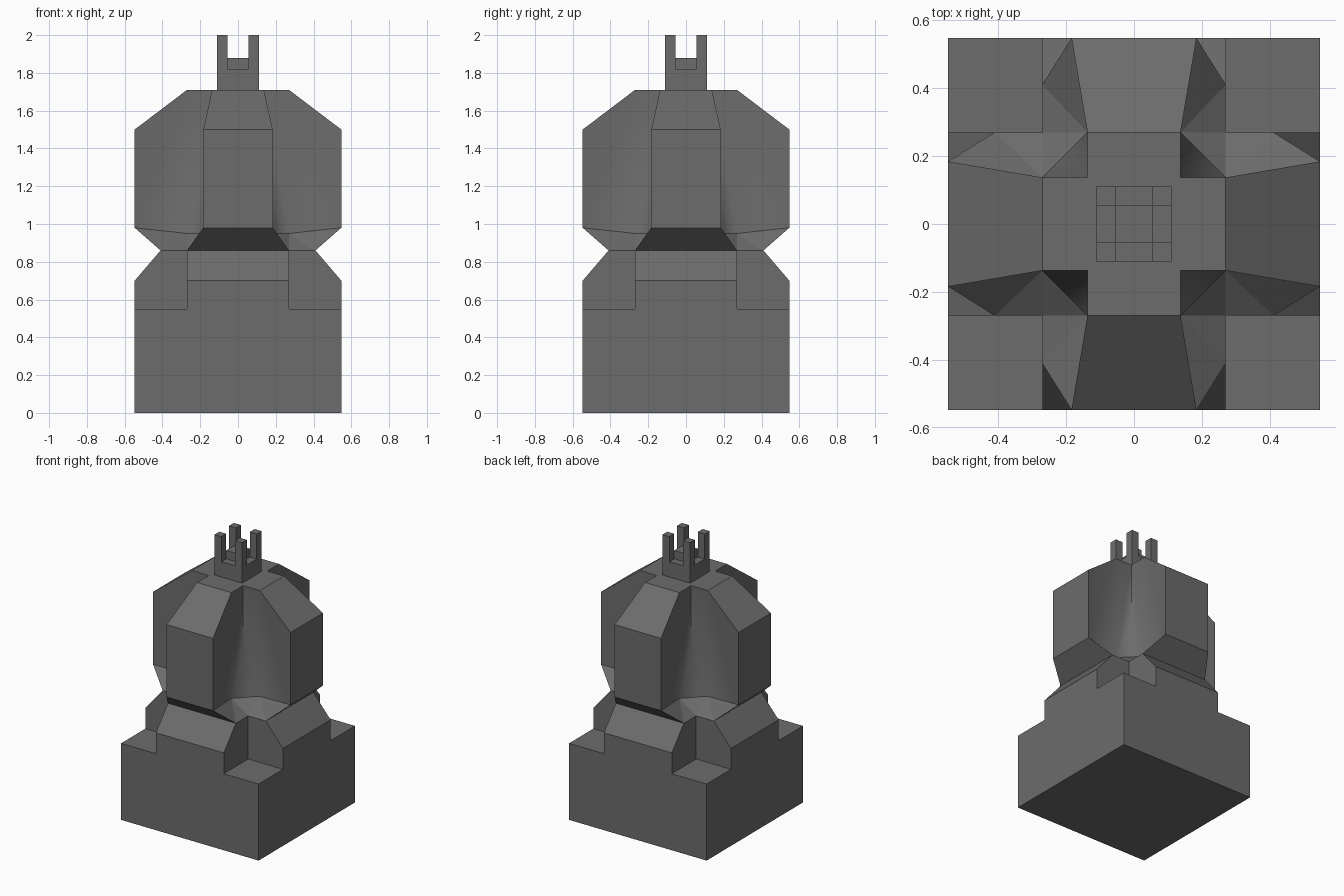
import bpy, bmesh, math
from mathutils import Matrix, Vector

if "Cube" in bpy.data.objects:
    bpy.data.objects.remove(bpy.data.objects["Cube"])

GREY = (0.15, 0.15, 0.15, 1.0)
mat = bpy.data.materials.new("dark grey stone")
mat.use_nodes = True
mat.diffuse_color = GREY
bsdf = next(n for n in mat.node_tree.nodes if n.type == 'BSDF_PRINCIPLED')
bsdf.inputs["Base Color"].default_value = GREY
bsdf.inputs["Roughness"].default_value = 0.8


def finish(name, bm):
    bmesh.ops.recalc_face_normals(bm, faces=bm.faces[:])
    mesh = bpy.data.meshes.new(name)
    bm.to_mesh(mesh)
    bm.free()
    mesh.materials.append(mat)
    ob = bpy.data.objects.new(name, mesh)
    bpy.context.collection.objects.link(ob)
    return ob


def box(name, x0, x1, y0, y1, z0, z1):
    bm = bmesh.new()
    bmesh.ops.create_cube(bm, size=1)
    for v in bm.verts:
        v.co = (x1 if v.co.x > 0 else x0, y1 if v.co.y > 0 else y0,
                z1 if v.co.z > 0 else z0)
    return finish(name, bm)


R = 0.547   # outer half width
H = 0.27    # arm half width
N = 0.41    # neck half width
I = 0.137   # inner corner

# Square base
box("base", -R, R, -R, R, 0, 0.55)

# Two crossed bars with chamfered ends on the base
profile = [(-R, 0.55), (R, 0.55), (R, 0.70), (N, 0.86), (-N, 0.86), (-R, 0.70)]
for name, angle in (("plinth_bar_depth", 0), ("plinth_bar_width", math.pi / 2)):
    bm = bmesh.new()
    face = bm.faces.new([bm.verts.new((-H, y, z)) for y, z in profile])
    ext = bmesh.ops.extrude_face_region(bm, geom=[face])
    bmesh.ops.translate(bm, vec=(2 * H, 0, 0),
                        verts=[g for g in ext["geom"] if isinstance(g, bmesh.types.BMVert)])
    bmesh.ops.rotate(bm, verts=bm.verts[:], matrix=Matrix.Rotation(angle, 3, 'Z'))
    finish(name, bm)

# Four-lobed upper body: one lobe and one corner valley, turned four times
A, B, C = (I, -H, 1.71), (0.184, -R, 1.50), (0.184, -R, 0.98)
D, E, F = (N - 0.14, -N, 0.86), (I, -H, 0.95), (H, -H, 0.86)
V, W, E2 = (I, -I, 1.71), (I, -I, 1.25), (H, -I, 0.95)


def m(p):
    return (-p[0], p[1], p[2])


side = [([A, B, C, E], True), ([V, A, E, W], True), ([C, D, E], False), ([D, F, E], False)]
faces = [([m(V), V, A, m(A)], False), ([m(A), A, B, m(B)], False),
         ([m(B), B, C, m(C)], False), ([m(C), C, D, m(D)], False),
         ([m(D), D, F, m(F)], False), ([W, E, E2], True), ([E, E2, F], False)]
faces += side + [([m(p) for p in pts], s) for pts, s in side]

bm = bmesh.new()
for k in range(4):
    rot = Matrix.Rotation(k * math.pi / 2, 3, 'Z')
    for pts, smooth in faces:
        f = bm.faces.new([bm.verts.new(rot @ Vector(p)) for p in pts])
        f.smooth = smooth
# Top and bottom caps
for r, z in ((I, 1.71), (H, 0.86)):
    bm.faces.new([bm.verts.new((x, y, z)) for x, y in ((-r, -r), (r, -r), (r, r), (-r, r))])
bmesh.ops.remove_doubles(bm, verts=bm.verts[:], dist=0.0005)
# Keep the upright valley crease sharp
for e in bm.edges:
    if all(abs(abs(v.co.x) - I) < 0.001 and abs(abs(v.co.y) - I) < 0.001 for v in e.verts):
        e.smooth = False
finish("lobed_body", bm)

# Crown: block, four corner posts, raised middle
T, G = 0.11, 0.055
box("crown_block", -T, T, -T, T, 1.71, 1.82)
box("crown_middle", -G, G, -G, G, 1.82, 1.88)
for sx, left in ((1, "left"), (-1, "right")):
    for sy, front in ((-1, "front"), (1, "back")):
        xs, ys = sorted((sx * G, sx * T)), sorted((sy * G, sy * T))
        box(f"crown_post_{front}_{left}", *xs, *ys, 1.82, 2.0)
